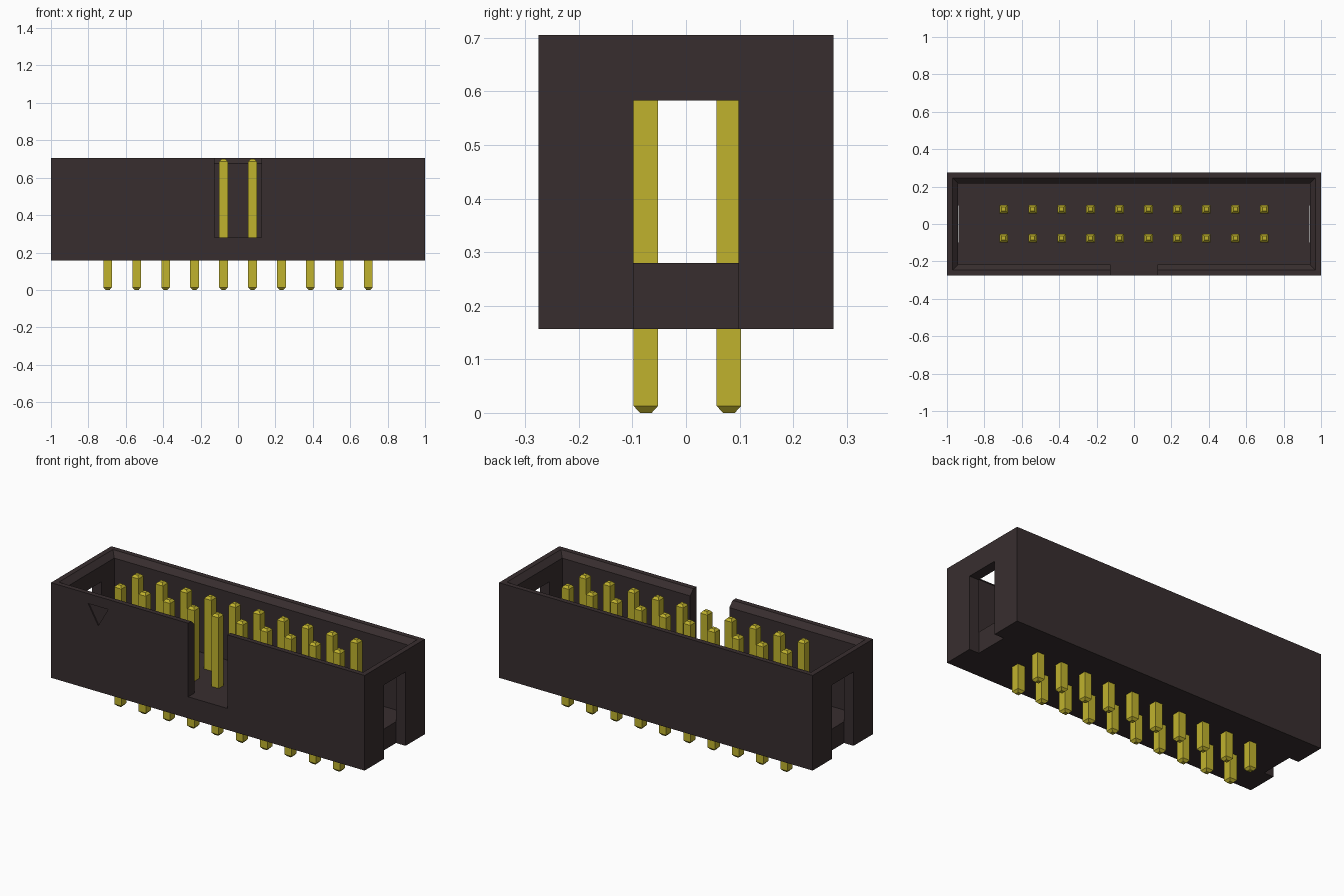
import bpy
import bmesh

cube = bpy.data.objects.get("Cube")
if cube:
    bpy.data.objects.remove(cube, do_unlink=True)


def material(name, colour, roughness):
    mat = bpy.data.materials.new(name)
    mat.use_nodes = True
    mat.diffuse_color = colour
    bsdf = mat.node_tree.nodes["Principled BSDF"]
    bsdf.inputs["Base Color"].default_value = colour
    bsdf.inputs["Roughness"].default_value = roughness
    return mat


plastic = material("dark plastic", (0.039, 0.027, 0.028, 1), 0.6)
gold = material("gold", (0.53, 0.45, 0.027, 1), 0.5)


def loft(name, rings, mat):
    """Closed solid through a stack of matching point rings."""
    bm = bmesh.new()
    loops = [[bm.verts.new(p) for p in ring] for ring in rings]
    count = len(loops[0])
    for low, high in zip(loops, loops[1:]):
        for i in range(count):
            j = (i + 1) % count
            bm.faces.new((low[i], low[j], high[j], high[i]))
    bm.faces.new(loops[0][::-1])
    bm.faces.new(loops[-1])
    bmesh.ops.recalc_face_normals(bm, faces=bm.faces)
    mesh = bpy.data.meshes.new(name)
    bm.to_mesh(mesh)
    bm.free()
    mesh.materials.append(mat)
    obj = bpy.data.objects.new(name, mesh)
    bpy.context.collection.objects.link(obj)
    return obj


def rect(x0, x1, y0, y1, z):
    return [(x0, y0, z), (x1, y0, z), (x1, y1, z), (x0, y1, z)]


def box(name, x0, x1, y0, y1, z0, z1):
    return loft(name, [rect(x0, x1, y0, y1, z) for z in (z0, z1)], plastic)


def carve(target, cutter):
    cutter.hide_render = True
    mod = target.modifiers.new(cutter.name, "BOOLEAN")
    mod.operation = "DIFFERENCE"
    mod.solver = "EXACT"
    mod.object = cutter
    bpy.context.view_layer.objects.active = target
    bpy.ops.object.modifier_apply(modifier=mod.name)
    bpy.data.objects.remove(cutter, do_unlink=True)


BOTTOM, FLOOR, TOP = 0.157, 0.28, 0.705

# Shrouded housing
housing = box("housing", -1, 1, -0.275, 0.275, BOTTOM, TOP)

# Open cavity with a bevelled rim
cavity_rings = []
for grow, z in ((0, FLOOR), (0, TOP - 0.03), (0.06, TOP + 0.03)):
    x, y = 0.94 + grow, 0.216 + grow
    cavity_rings.append(rect(-x, x, -y, y, z))
carve(housing, loft("cavity", cavity_rings, plastic))

# Keying notch in the front wall
carve(housing, box("key_notch", -0.125, 0.125, -0.4, -0.2, FLOOR + 0.001, 0.9))

# Slots through both end walls, open at the bottom
for side in (-1, 1):
    x0, x1 = sorted((side * 0.939, side * 1.1))
    carve(housing, box("end_slot", x0, x1, -0.098, 0.098, 0.1, 0.583))

# Engraved first-pin triangle
triangle = [[(-0.763, y, 0.648), (-0.635, y, 0.648), (-0.699, y, 0.537)]
            for y in (-0.3, -0.268)]
carve(housing, loft("pin_mark", triangle, plastic))

# Two rows of square pins with tapered ends
PITCH, HALF, TIP, TAPER = 0.155, 0.0228, 0.011, 0.013
for row, y in (("front", -0.075), ("back", 0.08)):
    for i in range(10):
        x = (i - 4.5) * PITCH
        levels = ((TIP, 0), (HALF, TAPER), (HALF, 0.70 - TAPER), (TIP, 0.70))
        rings = [rect(x - h, x + h, y - h, y + h, z) for h, z in levels]
        loft(f"{row}_pin_{i + 1}", rings, gold)
